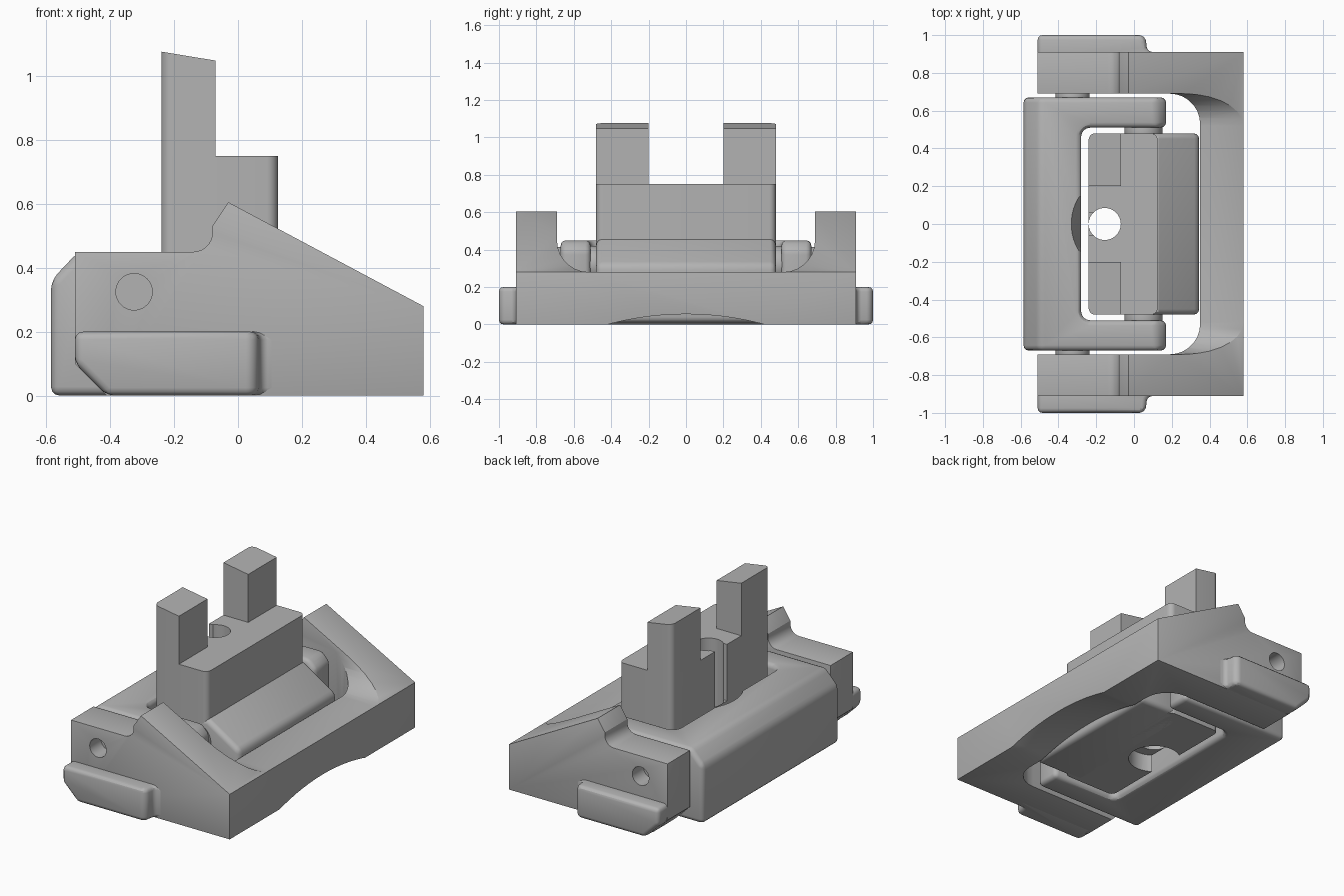
import bpy, math
from mathutils import Vector

cube = bpy.data.objects.get("Cube")
if cube:
    bpy.data.objects.remove(cube)

grey = bpy.data.materials.new("plain_grey")
grey.use_nodes = True
COLOR = (0.45, 0.45, 0.45, 1)
grey.diffuse_color = COLOR
grey.node_tree.nodes["Principled BSDF"].inputs["Base Color"].default_value = COLOR


def outline(points, steps=7):
    """Polygon from (u, v, radius) corners, each rounded by its radius."""
    out = []
    for i, p in enumerate(points):
        c, r = Vector(p[:2]), (p[2] if len(p) > 2 else 0)
        if not r:
            out.append(c)
            continue
        a = (Vector(points[i - 1][:2]) - c).normalized()
        b = (Vector(points[(i + 1) % len(points)][:2]) - c).normalized()
        half = a.angle(b) / 2
        mid = c + (a + b).normalized() * (r / math.sin(half))
        s, e = c + a * (r / math.tan(half)) - mid, c + b * (r / math.tan(half)) - mid
        sweep = s.angle_signed(e)
        for k in range(steps + 1):
            t = -sweep * k / steps
            out.append(mid + Vector((s.x * math.cos(t) - s.y * math.sin(t),
                                     s.x * math.sin(t) + s.y * math.cos(t))))
    return out


def prism(name, points, axis, lo, hi):
    """Extrude an outline along an axis; u, v are the other two axes in order."""
    pts = outline(points)
    n = len(pts)
    place = {"x": lambda p, d: (d, p.x, p.y), "y": lambda p, d: (p.x, d, p.y),
             "z": lambda p, d: (p.x, p.y, d)}[axis]
    verts = [place(p, d) for d in (lo, hi) for p in pts]
    faces = [list(range(n))[::-1], list(range(n, 2 * n))]
    faces += [[i, (i + 1) % n, (i + 1) % n + n, i + n] for i in range(n)]
    me = bpy.data.meshes.new(name)
    me.from_pydata(verts, [], faces)
    # Orient faces outward whichever way the outline winds
    centre = sum((p.x * q.y - q.x * p.y for p, q in zip(pts, pts[1:] + pts[:1])))
    if (centre < 0) != (axis == "y"):
        me.flip_normals()
    me.materials.append(grey)
    ob = bpy.data.objects.new(name, me)
    bpy.context.collection.objects.link(ob)
    return ob


def rect(u0, u1, v0, v1, r=0):
    return [(u0, v0, r), (u1, v0, r), (u1, v1, r), (u0, v1, r)]


def disc(name, u, v, r, axis, lo, hi, sides=40):
    pts = [(u + r * math.cos(k * math.tau / sides), v + r * math.sin(k * math.tau / sides))
           for k in range(sides)]
    return prism(name, pts, axis, lo, hi)


def finish(ob, cutters=(), bevel=0, late=()):
    """Cut, round the edges, cut the crisp holes, then shade."""
    def cut(c):
        m = ob.modifiers.new("cut", "BOOLEAN")
        m.operation, m.solver, m.object = "DIFFERENCE", "EXACT", c
        c.hide_render = True
    for c in cutters:
        cut(c)
    if bevel:
        m = ob.modifiers.new("round", "BEVEL")
        m.width, m.segments, m.limit_method = bevel, 3, "ANGLE"
        m.angle_limit = math.radians(35)
    for c in late:
        cut(c)
    dg = bpy.context.evaluated_depsgraph_get()
    mesh = bpy.data.meshes.new_from_object(ob.evaluated_get(dg))
    ob.modifiers.clear()
    ob.data = mesh
    for c in list(cutters) + list(late):
        bpy.data.objects.remove(c)
    bpy.ops.object.select_all(action="DESELECT")
    ob.select_set(True)
    bpy.context.view_layer.objects.active = ob
    bpy.ops.object.shade_smooth_by_angle(angle=math.radians(30))


# Outer frame: wedge-shaped side arms joined by a low crossbar
side = [(-.41, 0), (.58, 0), (.58, .28), (-.03, .605), (-.08, .53),
        (-.08, .45, .06), (-.51, .45), (-.51, .10)]
frame = prism("outer_frame", side, "y", -.91, .91)
opening = prism("cut_opening", [(-1, -.69), (.35, -.69, .16), (.35, .69, .16), (-1, .69)],
                "z", -.5, 1.5)
saddle = prism("cut_saddle", [(-.69, .28, .17), (.69, .28, .17), (.69, 1.5), (-.69, 1.5)],
               "x", -1, 1)
arch = disc("cut_arch", 0, -1.575, 1.63, "x", -1, 1, 160)
holes = [disc("cut_pin_hole", -.325, .325, .057, "y", *sorted((s * .8, s * 1.1))) for s in (-1, 1)]
finish(frame, [opening, saddle, arch], .028, holes)

# Side lugs, with a curved run-out into the arms
for s, name in ((-1, "right"), (1, "left")):
    plan = [(-.51, s * .85), (-.51, s), (.06, s, .04), (.07, s * .915, .03), (.14, s * .905), (.14, s * .85)]
    lug = prism(name + "_lug", plan, "z", 0, .2)
    toe = prism("cut_toe", [(-.41, 0), (-.51, .10), (-.7, .10), (-.7, -.2), (-.41, -.2)], "y", -2, 2)
    finish(lug, [toe], .025)

# Inner bracket: C-shaped, chamfered along its back edge, with a round notch
bracket = prism("inner_bracket", [(-.585, 0), (.17, 0), (.17, .40), (.12, .45), (-.50, .45), (-.585, .36)],
                "y", -.67, .67)
window = prism("cut_window", [(-.28, -.51, .05), (1, -.51), (1, .51), (-.28, .51, .05)], "z", -.5, 1)
notch = disc("cut_notch", -.095, 0, .28, "z", .2, 1, 64)
for v in notch.data.vertices:
    if v.co.z < .5:
        v.co.x += .14
    else:
        v.co.x -= .17
finish(bracket, [window], .028, [notch])

# Pivot bosses between the nested parts
for s, name in ((-1, "right"), (1, "left")):
    finish(disc(name + "_outer_boss", -.325, .325, .09, "y", *sorted((s * .65, s * .70))), bevel=.012)
    finish(disc(name + "_inner_boss", .05, .32, .10, "y", *sorted((s * .46, s * .53))), bevel=.012)

# Centre block: tall body with two posts and a sloping shoulder
bore = lambda: disc("cut_bore", -.155, 0, .085, "z", -.5, 1.5)
seat = lambda: disc("cut_seat", -.155, 0, .15, "z", -.5, .12)
slot = prism("cut_slot", rect(-.4, -.155, -.06, .06), "z", .40, 1.5)
body = prism("centre_block", rect(-.24, .125, -.48, .48, .035), "z", .01, .75)
finish(body, late=[bore(), seat(), slot])

shoulder = prism("sloping_shoulder", [(.0, .01), (.345, .01), (.345, .32), (.13, .455), (.0, .455)],
                 "y", -.48, .48)
finish(shoulder, bevel=.03)

# Upright posts with slanted tops
for s, name in ((-1, "right"), (1, "left")):
    plan = [(-.24, s * .2), (-.07, s * .2), (-.07, s * .48), (-.24, s * .48, .035)]
    post = prism(name + "_post", plan, "z", .70, 1.05)
    for v in post.data.vertices:
        if v.co.z > .9:
            v.co.z = 1.048 + (-.07 - v.co.x) * .165
    finish(post)
